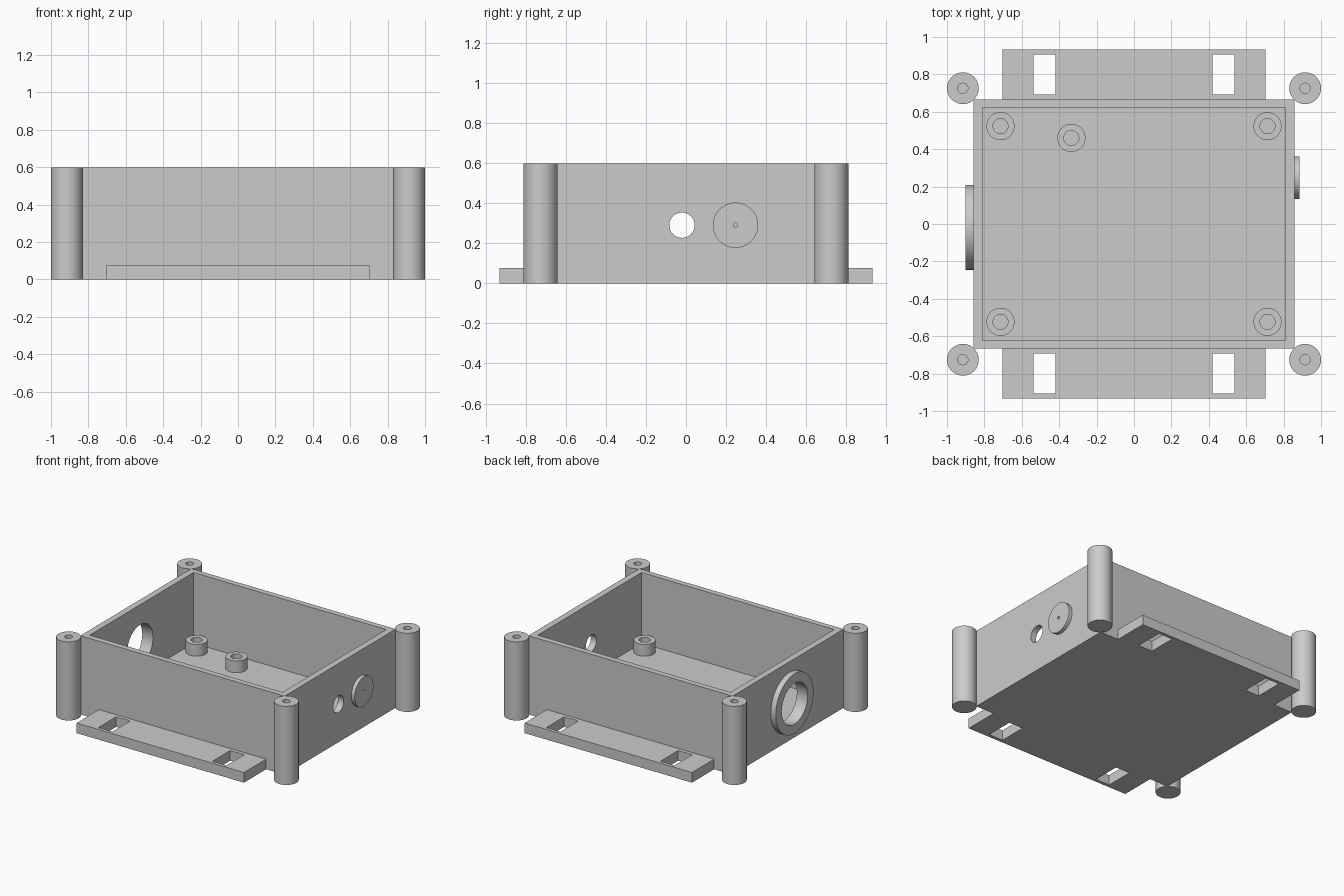
import bpy, bmesh, math
from mathutils import Matrix

if "Cube" in bpy.data.objects:
    bpy.data.objects.remove(bpy.data.objects["Cube"])

grey = bpy.data.materials.new("light grey plastic")
grey.diffuse_color = (0.6, 0.6, 0.6, 1)
grey.use_nodes = True
grey.node_tree.nodes["Principled BSDF"].inputs["Base Color"].default_value = grey.diffuse_color


def finish(bm, name, smooth=False):
    bmesh.ops.remove_doubles(bm, verts=bm.verts, dist=1e-5)
    bmesh.ops.recalc_face_normals(bm, faces=bm.faces)
    me = bpy.data.meshes.new(name)
    bm.to_mesh(me)
    bm.free()
    ob = bpy.data.objects.new(name, me)
    bpy.context.collection.objects.link(ob)
    me.materials.append(grey)
    if smooth:
        bpy.ops.object.select_all(action='DESELECT')
        bpy.context.view_layer.objects.active = ob
        ob.select_set(True)
        bpy.ops.object.shade_smooth_by_angle(angle=math.radians(30))
    return ob


def box(name, x0, x1, y0, y1, z0, z1):
    bm = bmesh.new()
    bmesh.ops.create_cube(bm, size=1)
    for v in bm.verts:
        v.co.x = x1 if v.co.x > 0 else x0
        v.co.y = y1 if v.co.y > 0 else y0
        v.co.z = z1 if v.co.z > 0 else z0
    return finish(bm, name)


def lathe(name, profile, loc, along_x=0, n=48):
    """Spin an (r, h) profile about z, optionally turned to point along +x or -x."""
    bm = bmesh.new()
    vs = [bm.verts.new((r, 0, h)) for r, h in profile]
    es = [bm.edges.new(p) for p in zip(vs, vs[1:])]
    bmesh.ops.spin(bm, geom=vs + es, cent=(0, 0, 0), axis=(0, 0, 1),
                   angle=2 * math.pi, steps=n, use_merge=True)
    bmesh.ops.remove_doubles(bm, verts=bm.verts, dist=1e-5)
    m = Matrix.Translation(loc)
    if along_x:
        m = m @ Matrix.Rotation(along_x * math.pi / 2, 4, 'Y')
    bmesh.ops.transform(bm, matrix=m, verts=bm.verts)
    return finish(bm, name, True)


def cut(target, cutter):
    cutter.hide_render = True
    cutter.hide_viewport = True
    mod = target.modifiers.new("cut", 'BOOLEAN')
    mod.operation = 'DIFFERENCE'
    mod.solver = 'EXACT'
    mod.object = cutter


def tube(r, hole, h):
    return [(hole, 0), (r, 0), (r, h), (hole, h), (hole, 0)]


def blind(r, hole, h, depth):
    return [(0, 0), (r, 0), (r, h), (hole, h), (hole, h - depth), (0, h - depth)]


X, Y, H, FLOOR = 0.858, 0.666, 0.597, 0.06
AXIS_Z = 0.29

# open enclosure with port holes
case = box("enclosure", -X, X, -Y, Y, 0, H)
cut(case, box("cavity_cutter", -0.81, 0.81, -0.623, 0.623, FLOOR, H + 0.1))
for name, x, y, r in (("large_port_cutter", -0.95, -0.018, 0.155),
                      ("small_port_cutter", 0.75, -0.02, 0.063),
                      ("pin_hole_cutter", 0.75, 0.247, 0.011)):
    cut(case, lathe(name, [(0, 0), (r, 0), (r, 0.2), (0, 0.2)], (x, y, AXIS_Z), 1))

# raised collar on the left wall, drilled disc on the right wall
lathe("port_collar", tube(0.227, 0.155, 0.042), (-X, -0.018, AXIS_Z), -1)
lathe("side_disc", tube(0.113, 0.011, 0.028), (X, 0.247, AXIS_Z), 1)

# corner screw posts and floor standoffs
for sx in (-1, 1):
    for sy in (-1, 1):
        lathe("corner_post", blind(0.085, 0.027, H, 0.4), (sx * 0.915, sy * 0.726, 0))
        lathe("standoff", blind(0.075, 0.04, 0.09, 0.088), (sx * 0.714, sy * 0.523, FLOOR))
lathe("extra_standoff", blind(0.075, 0.04, 0.09, 0.088), (-0.335, 0.46, FLOOR))

# slotted mounting flanges
for sy in (-1, 1):
    ya, yb = sorted((sy * Y, sy * 0.932))
    flange = box("mounting_flange", -0.703, 0.703, ya, yb, 0, 0.077)
    ya, yb = sorted((sy * 0.693, sy * 0.907))
    for sx in (-1, 1):
        xa, xb = sorted((sx * 0.42, sx * 0.538))
        cut(flange, box("slot_cutter", xa, xb, ya, yb, -0.1, 0.2))
